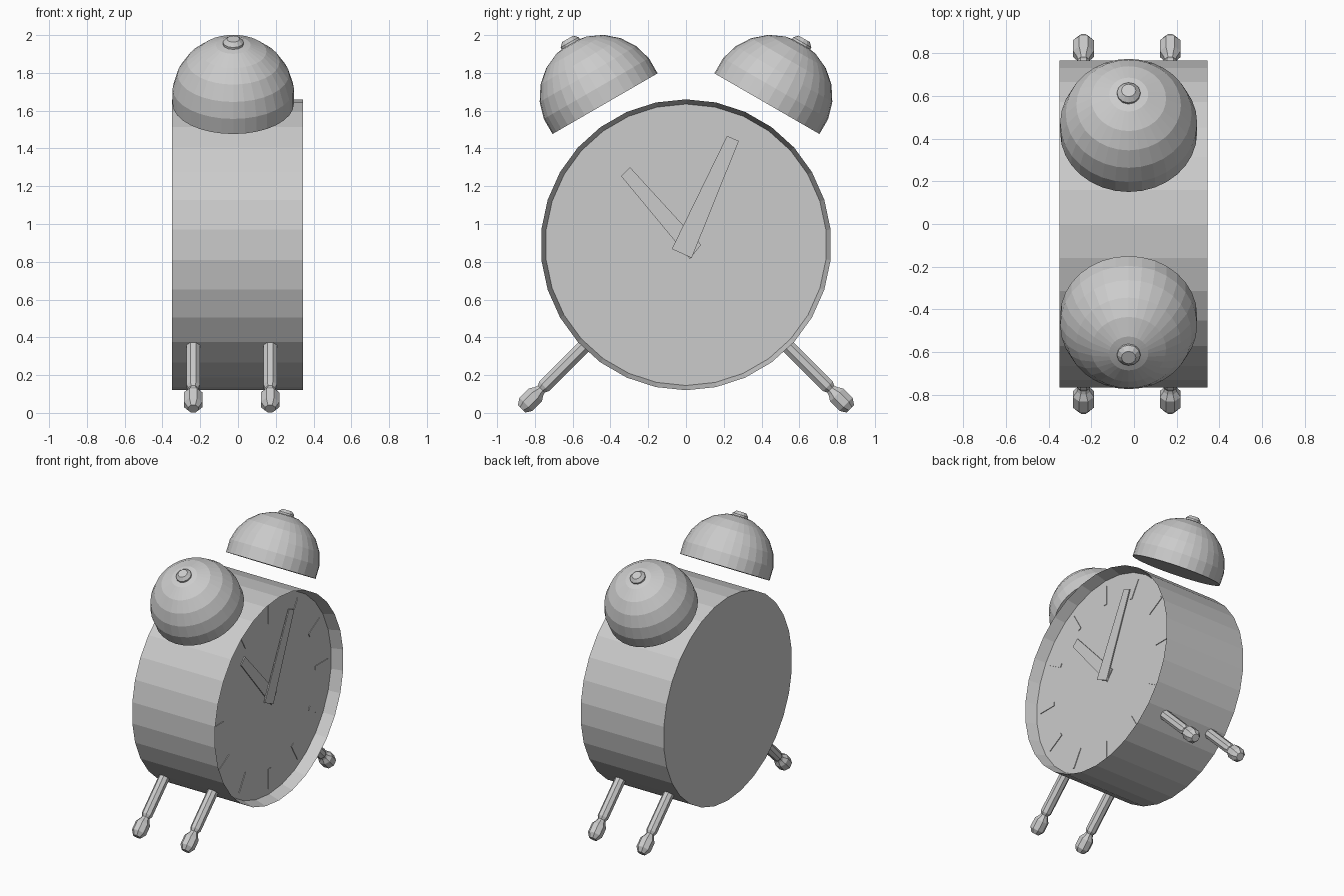
import bpy, bmesh
from math import sin, cos, pi, radians
from mathutils import Matrix, Vector

cube = bpy.data.objects.get("Cube")
if cube:
    bpy.data.objects.remove(cube, do_unlink=True)


def finish(name, bm):
    bmesh.ops.recalc_face_normals(bm, faces=bm.faces)
    mesh = bpy.data.meshes.new(name)
    bm.to_mesh(mesh)
    bm.free()
    obj = bpy.data.objects.new(name, mesh)
    bpy.context.collection.objects.link(obj)
    return obj


def lathe(name, profile, sides, origin, axis, xdir, phase=0.0):
    """Turn (radius, height) points around an axis, closing both ends with flat caps."""
    z = Vector(axis).normalized()
    x = Vector(xdir).normalized()
    frame = Matrix((x, z.cross(x), z)).transposed()
    bm = bmesh.new()
    rings = []
    for r, h in profile:
        angles = [phase + 2 * pi * i / sides for i in range(sides)]
        rings.append([bm.verts.new(frame @ Vector((r * cos(a), r * sin(a), h)) + Vector(origin))
                      for a in angles])
    for low, high in zip(rings, rings[1:]):
        for i in range(sides):
            j = (i + 1) % sides
            bm.faces.new((low[i], low[j], high[j], high[i]))
    bm.faces.new(rings[0])
    bm.faces.new(rings[-1])
    return finish(name, bm)


def add_plate(bm, outline, x, thickness):
    """Thin plate with its outline in the dial plane (y, z)."""
    back = [bm.verts.new((x, y, z)) for y, z in outline]
    front = [bm.verts.new((x + thickness, y, z)) for y, z in outline]
    bm.faces.new(back)
    bm.faces.new(front)
    for i in range(len(outline)):
        j = (i + 1) % len(outline)
        bm.faces.new((back[i], back[j], front[j], front[i]))


CENTER_Z = 0.89
DIAL_X = 0.26

# Drum with a sloping rim around the recessed dial
lathe("clock_body", [(0.77, -0.35), (0.77, 0.345), (0.745, DIAL_X)], 30,
      (0, 0, CENTER_Z), (1, 0, 0), (0, 0, 1))

# Hour markers
bm = bmesh.new()
for hour in range(12):
    a = hour * pi / 6
    out, across = Vector((sin(a), cos(a))), Vector((cos(a), -sin(a)))
    corners = [(0.55, -0.015), (0.55, 0.015), (0.70, 0.015), (0.70, -0.015)]
    outline = [out * r + across * w + Vector((0, CENTER_Z)) for r, w in corners]
    add_plate(bm, outline, DIAL_X, 0.005)
finish("hour_markers", bm)

# Tapered hands
hands = {
    "hour_hand": [(-0.344, 1.254), (-0.296, 1.30), (0.08, 0.89), (0.02, 0.815)],
    "minute_hand": [(0.217, 1.466), (0.28, 1.44), (0.03, 0.82), (-0.075, 0.868)],
}
for level, (name, outline) in enumerate(hands.items()):
    bm = bmesh.new()
    add_plate(bm, outline, DIAL_X + 0.008 * level, 0.008)
    finish(name, bm)

# Bell dome: a sphere cut just below its equator
BELL_R, RINGS = 0.3245, 11
step = pi / RINGS
dome = [(BELL_R * cos(step * (k - 0.5)), BELL_R * (sin(step * (k - 0.5)) + sin(step / 2)))
        for k in range(6)]
dome.append((0.001, BELL_R * (1 + sin(step / 2))))
knob = [(0.055, 0.34), (0.055, 0.375), (0.034, 0.396)]

# Leg with a narrow neck and a faceted foot, measured from the foot centre
leg = [(0.039, -0.47), (0.039, -0.105), (0.028, -0.085), (0.034, -0.068),
       (0.053, -0.04), (0.053, 0.03), (0.03, 0.063)]

for side, label in ((1, "back"), (-1, "front")):
    # Bells and their knobs
    tilt = (0, side * sin(radians(30)), cos(radians(30)))
    spot = (-0.025, side * 0.4285, 1.637)
    lathe(label + "_bell", dome, 32, spot, tilt, (1, 0, 0))
    lathe(label + "_bell_knob", knob, 12, spot, tilt, (1, 0, 0))
    # Splayed legs
    for x, end in ((0.17, "left"), (-0.237, "right")):
        lathe(f"{label}_{end}_leg", leg, 8, (x, side * 0.826, 0.066),
              (0, side, -1), (1, 0, 0), pi / 8)
